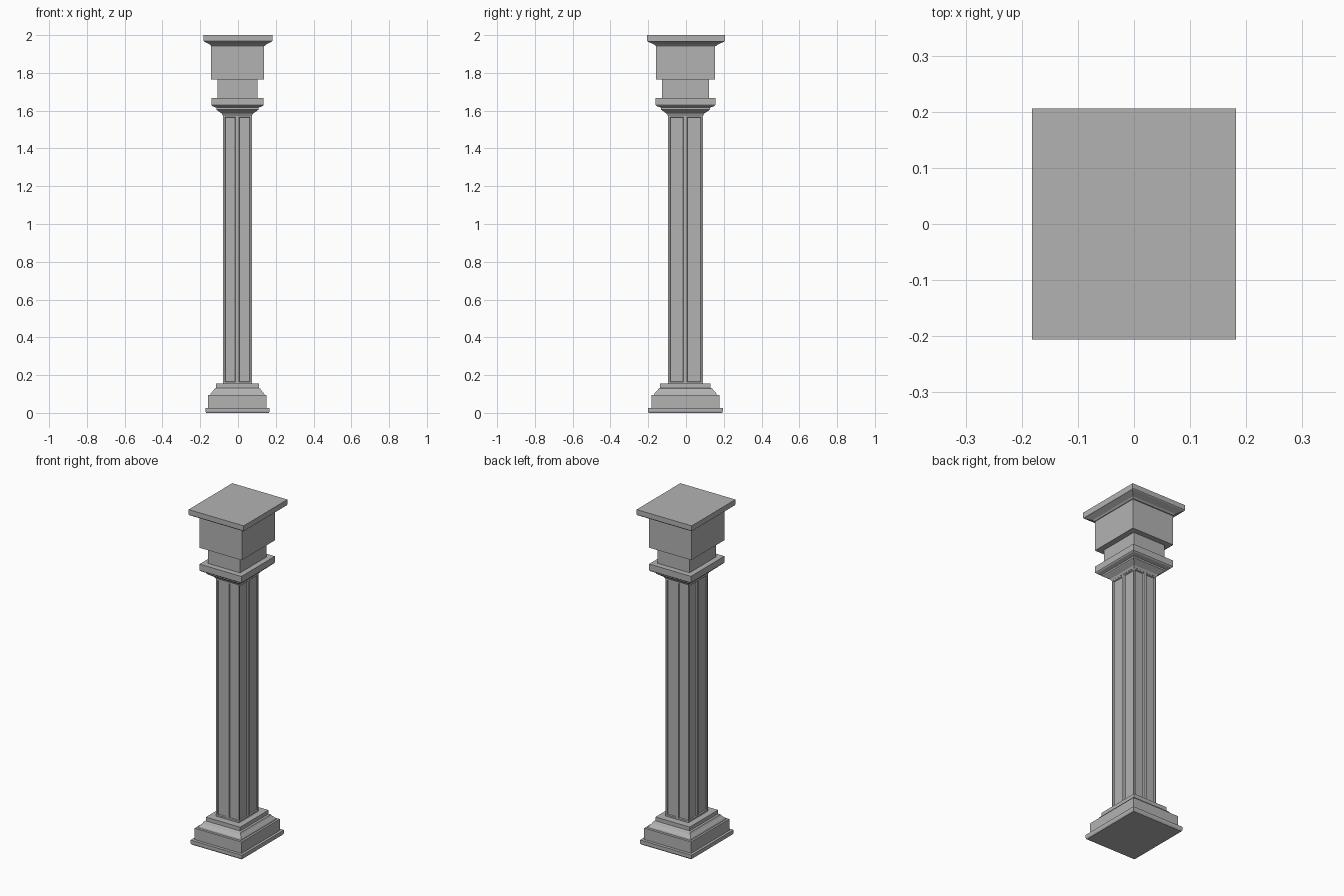
import bpy
import bmesh

cube = bpy.data.objects.get("Cube")
if cube:
    bpy.data.objects.remove(cube, do_unlink=True)

stone = bpy.data.materials.new("grey stone")
stone.use_nodes = True
GREY = (0.45, 0.45, 0.45, 1)
stone.diffuse_color = GREY
stone.node_tree.nodes["Principled BSDF"].inputs["Base Color"].default_value = GREY


def finish(name, bm, center):
    bmesh.ops.recalc_face_normals(bm, faces=bm.faces)
    mesh = bpy.data.meshes.new(name)
    bm.to_mesh(mesh)
    bm.free()
    mesh.materials.append(stone)
    obj = bpy.data.objects.new(name, mesh)
    obj.location = (center, center, 0)
    bpy.context.collection.objects.link(obj)
    return obj


def loft(rings):
    """Stack rectangles (half width, half depth, height) into a closed solid."""
    bm = bmesh.new()
    loops = [[bm.verts.new((sx * w, sy * d, z))
              for sx, sy in ((-1, -1), (1, -1), (1, 1), (-1, 1))]
             for w, d, z in rings]
    for low, high in zip(loops, loops[1:]):
        for i in range(4):
            j = (i + 1) % 4
            bm.faces.new((low[i], low[j], high[j], high[i]))
    bm.faces.new(loops[0][::-1])
    bm.faces.new(loops[-1])
    return bm


OFF = -0.003

# Base: foot slab, plinth and stepped moulding
finish("foot_slab", loft([(0.166, 0.194, 0), (0.17, 0.198, 0.008),
                          (0.17, 0.198, 0.027)]), OFF)
finish("plinth", loft([(0.155, 0.18, 0.027), (0.155, 0.18, 0.095)]), OFF)
finish("base_moulding", loft([(0.143, 0.166, 0.095), (0.141, 0.164, 0.103),
                              (0.126, 0.148, 0.12), (0.122, 0.143, 0.128),
                              (0.113, 0.134, 0.132), (0.113, 0.134, 0.155)]), OFF)

# Shaft: each side split in two, with a recessed panel in each half
bm = loft([(0.076, 0.092, 0.155), (0.076, 0.092, 1.575)])
level_edges = [e for e in bm.edges
               if abs(e.verts[0].co.z - e.verts[1].co.z) < 0.01]
bmesh.ops.subdivide_edges(bm, edges=level_edges, cuts=1, use_grid_fill=True)
bm.normal_update()
sides = [f for f in bm.faces if abs(f.normal.z) < 0.5]
bmesh.ops.inset_individual(bm, faces=sides, thickness=0.009, use_even_offset=True)
bmesh.ops.inset_individual(bm, faces=sides, thickness=0.003, depth=-0.006,
                           use_even_offset=True)
finish("panelled_shaft", bm, OFF)

# Capital: flared moulding with slab, neck and block
finish("capital_moulding", loft([(0.077, 0.093, 1.573), (0.083, 0.1, 1.585),
                                 (0.106, 0.123, 1.601), (0.112, 0.13, 1.606),
                                 (0.112, 0.13, 1.616), (0.133, 0.152, 1.624),
                                 (0.138, 0.158, 1.63), (0.138, 0.158, 1.668)]), OFF)
finish("neck", loft([(0.106, 0.124, 1.668), (0.106, 0.124, 1.765)]), OFF)
finish("upper_block", loft([(0.14, 0.157, 1.765), (0.14, 0.157, 1.945)]), OFF)

# Cornice with sloped underside
finish("cornice", loft([(0.141, 0.16, 1.942), (0.148, 0.168, 1.95),
                        (0.18, 0.203, 1.966), (0.182, 0.206, 1.97),
                        (0.182, 0.206, 2.0)]), 0)
